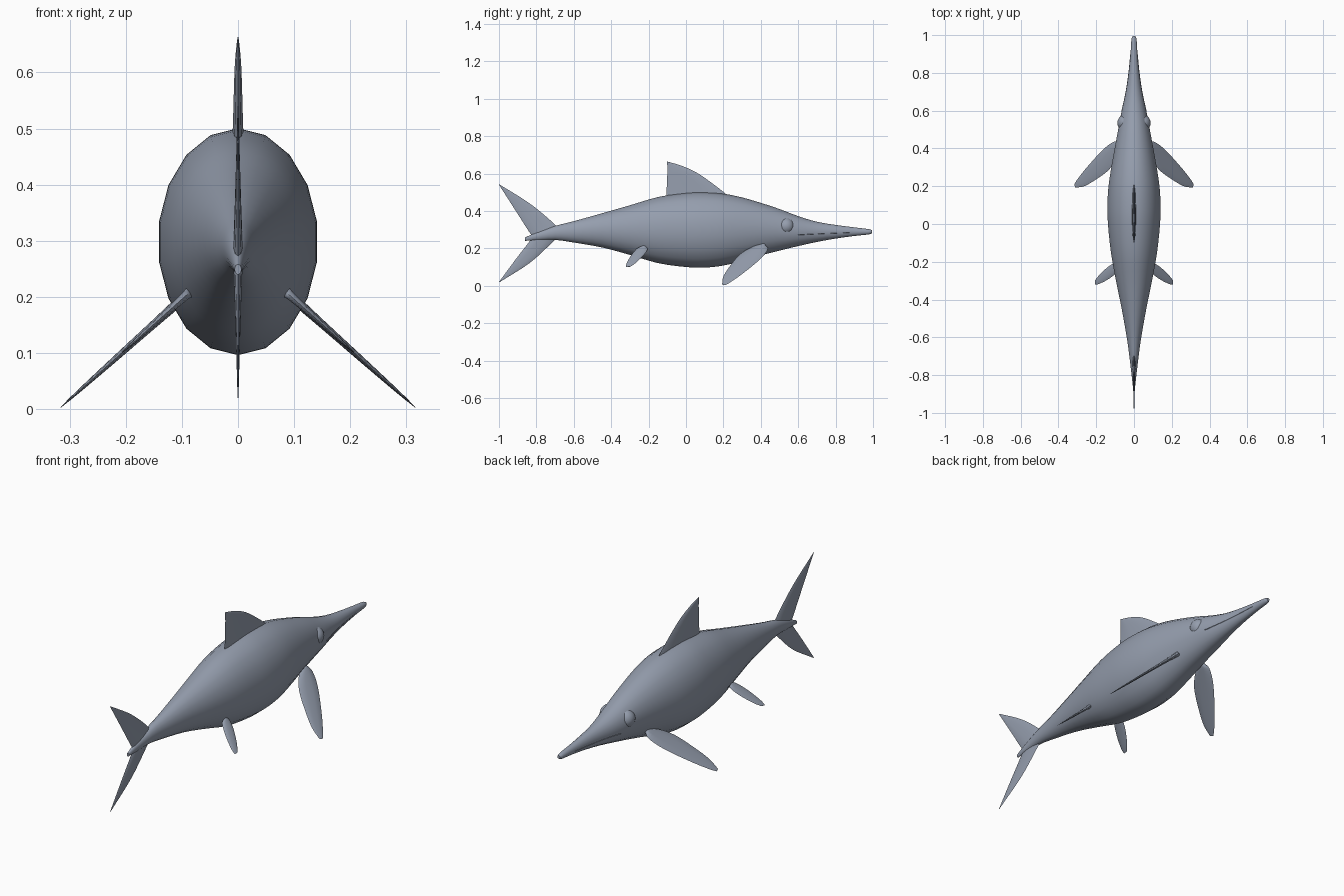
import bpy, bmesh, math
from mathutils import Vector

cube = bpy.data.objects.get("Cube")
if cube:
    bpy.data.objects.remove(cube)

skin = bpy.data.materials.new("slate grey skin")
skin.use_nodes = True
colour = (0.30, 0.34, 0.42, 1)
skin.diffuse_color = colour
skin.node_tree.nodes["Principled BSDF"].inputs["Base Color"].default_value = colour


def finish(obj, angle=40):
    obj.data.materials.clear()
    obj.data.materials.append(skin)
    bpy.ops.object.select_all(action="DESELECT")
    obj.select_set(True)
    bpy.context.view_layer.objects.active = obj
    bpy.ops.object.shade_smooth_by_angle(angle=math.radians(angle))
    return obj


def loft(name, rings, angle=40):
    """Skin a list of closed rings and cap both ends."""
    bm = bmesh.new()
    loops = [[bm.verts.new(p) for p in ring] for ring in rings]
    n = len(loops[0])
    for a, b in zip(loops, loops[1:]):
        for i in range(n):
            j = (i + 1) % n
            bm.faces.new((a[i], a[j], b[j], b[i]))
    bm.faces.new(loops[0][::-1])
    bm.faces.new(loops[-1])
    bmesh.ops.recalc_face_normals(bm, faces=bm.faces)
    mesh = bpy.data.meshes.new(name)
    bm.to_mesh(mesh)
    bm.free()
    obj = bpy.data.objects.new(name, mesh)
    bpy.context.collection.objects.link(obj)
    return finish(obj, angle)


def spline(points, steps):
    """Catmull-Rom resampling of a list of tuples."""
    pts = [Vector(p) for p in points]
    pts = [2 * pts[0] - pts[1]] + pts + [2 * pts[-1] - pts[-2]]
    out = []
    for a, b, c, d in zip(pts, pts[1:], pts[2:], pts[3:]):
        for k in range(steps):
            t = k / steps
            out.append(b + (c - a) * t / 2 + (2 * a - 5 * b + 4 * c - d) * t * t / 2
                       + (3 * b - a - 3 * c + d) * t ** 3 / 2)
    return out + [pts[-2]]


# Body: stations of y, top z, bottom z, half width
stations = [
    (-.86, .258, .24, .006), (-.8, .285, .243, .013), (-.7, .32, .245, .025),
    (-.6, .345, .231, .039), (-.45, .387, .205, .066), (-.3, .43, .165, .097),
    (-.15, .474, .121, .124), (0, .497, .1, .14), (.1, .5, .097, .143),
    (.2, .492, .108, .137), (.3, .472, .133, .122), (.4, .443, .162, .104),
    (.5, .41, .188, .085), (.6, .372, .212, .066), (.7, .342, .234, .044),
    (.8, .325, .252, .029), (.9, .312, .266, .019), (.975, .303, .274, .014),
    (.995, .297, .281, .007)]
SIDES = 18
rings = []
for y, top, low, half in spline(stations, 3):
    angles = [math.tau * i / SIDES for i in range(SIDES)]
    rings.append([(half * math.sin(a), y, (top + low) / 2 + (top - low) / 2 * math.cos(a))
                  for a in angles])
loft("body", rings, 60)


# Fins: lens-shaped sections between a leading and a trailing edge
def fin(name, edges, thick, place=lambda y, z: Vector((0, y, z)), normal=Vector((1, 0, 0))):
    stations = spline([lead + trail for lead, trail in edges], 4)
    rings = []
    for k, (ly, lz, ty, tz) in enumerate(stations):
        lead, trail = place(ly, lz), place(ty, tz)
        t = thick * (1 - k / (len(stations) - 1)) + .0008
        ring = []
        for i in range(10):
            a = math.tau * i / 10
            ring.append(lead.lerp(trail, .5 - .5 * math.cos(a)) + normal * t * math.sin(a))
        rings.append(ring)
    return loft(name, rings, 50)


fin("dorsal_fin", [((.23, .47), (-.105, .45)), ((.2, .502), (-.104, .5)),
                   ((.07, .597), (-.1, .597)), ((-.02, .64), (-.1, .64)),
                   ((-.097, .663), (-.102, .663))], .012)
fin("upper_tail_fin", [((-.67, .29), (-.81, .25)), ((-.72, .345), (-.84, .29)),
                       ((-.84, .443), (-.905, .392)), ((-.995, .54), (-1, .54))], .01)
fin("lower_tail_fin", [((-.67, .28), (-.8, .29)), ((-.72, .227), (-.84, .233)),
                       ((-.835, .122), (-.91, .142)), ((-.995, .02), (-1, .02))], .01)

front_edges = [((.425, .217), (.405, .219)), ((.437, .195), (.35, .206)),
               ((.4, .145), (.285, .165)), ((.31, .07), (.235, .105)),
               ((.24, .02), (.2, .05)), ((.21, .003), (.193, .008))]
rear_edges = [((-.215, .208), (-.235, .209)), ((-.206, .195), (-.262, .199)),
              ((-.225, .165), (-.295, .16)), ((-.265, .125), (-.318, .118)),
              ((-.297, .102), (-.32, .1))]

# Paired flippers, eyes and mouth seams
for label, side in (("left", 1), ("right", -1)):
    def slant(y, z, s=side):
        return Vector((s * (.09 + (.205 - z) * 1.12), y, z))
    across = Vector((side, 0, 1.12)).normalized()
    fin(label + "_front_flipper", front_edges, .011, slant, across)
    fin(label + "_rear_flipper", rear_edges, .009, slant, across)

    bpy.ops.mesh.primitive_uv_sphere_add(segments=24, ring_count=12, radius=.045,
                                         location=(side * .043, .535, .318))
    eye = bpy.context.object
    eye.name = label + "_eye"
    finish(eye, 60)

    seam = [(.6, .066, .272), (.7, .044, .277), (.8, .029, .281), (.9, .019, .285)]
    loft(label + "_mouth_seam",
         [[(side * (half * .985 + dx), y, z + dz)
           for dx, dz in ((-.003, -.002), (.001, 0), (-.003, .002))]
          for y, half, z in spline(seam, 3)])
